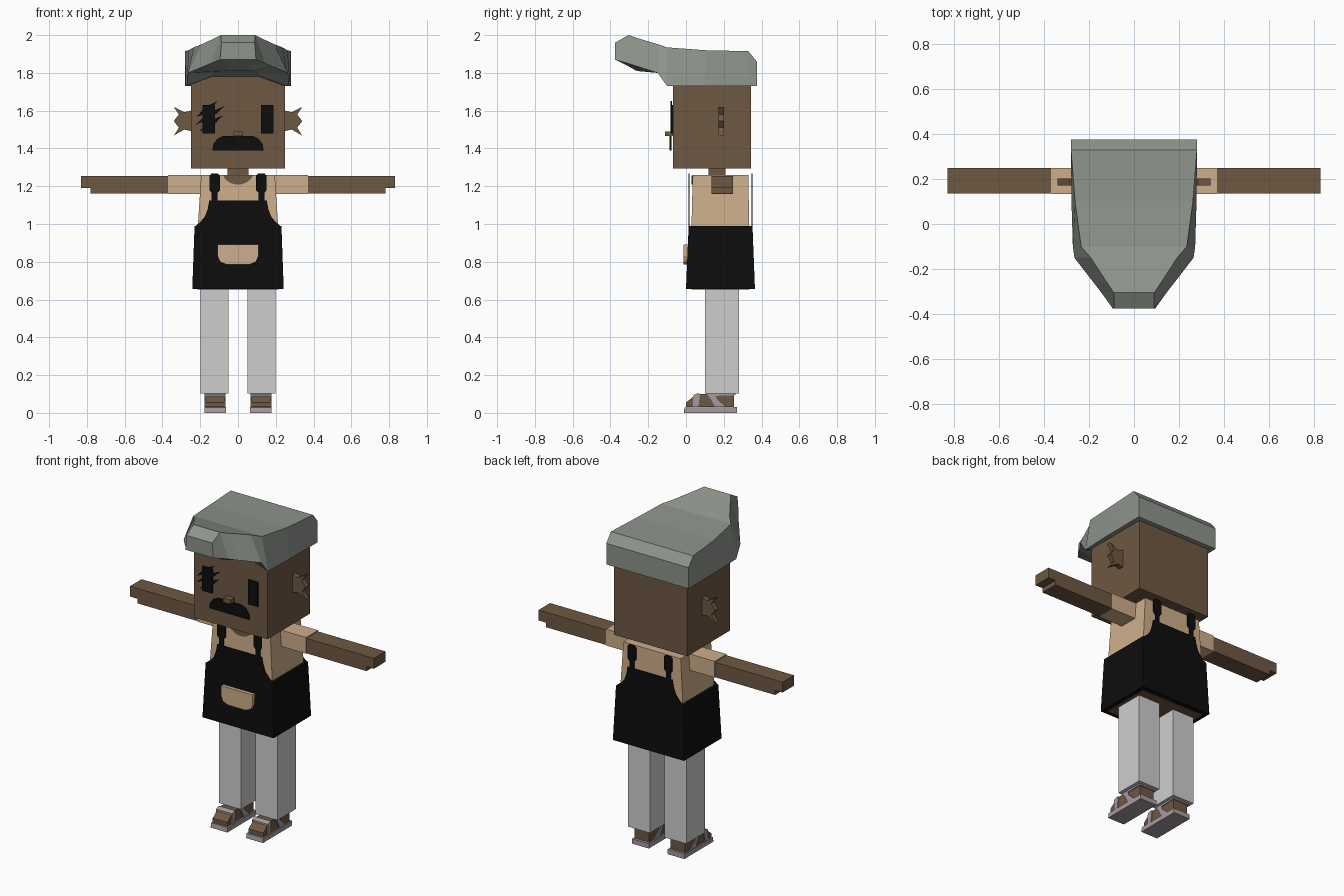
import bpy
import bmesh

cube = bpy.data.objects.get("Cube")
if cube:
    bpy.data.objects.remove(cube, do_unlink=True)


def material(name, r, g, b):
    m = bpy.data.materials.new(name)
    m.use_nodes = True
    m.diffuse_color = (r, g, b, 1)
    m.node_tree.nodes["Principled BSDF"].inputs["Base Color"].default_value = (r, g, b, 1)
    return m


SKIN = material("brown_skin", 0.156, 0.098, 0.054)
SHIRT = material("tan_cloth", 0.617, 0.423, 0.258)
PANTS = material("light_grey_cloth", 0.617, 0.617, 0.617)
HAT = material("grey_green_felt", 0.27, 0.296, 0.262)
BLACK = material("black_cloth", 0.004, 0.004, 0.004)
SANDAL = material("mauve_grey_leather", 0.376, 0.328, 0.352)


def loft(name, rings, mat):
    """Join rings of equal length and cap both ends."""
    bm = bmesh.new()
    loops = [[bm.verts.new(p) for p in ring] for ring in rings]
    n = len(loops[0])
    for a, b in zip(loops, loops[1:]):
        for i in range(n):
            j = (i + 1) % n
            bm.faces.new((a[i], a[j], b[j], b[i]))
    bm.faces.new(loops[0])
    bm.faces.new(loops[-1])
    bmesh.ops.recalc_face_normals(bm, faces=bm.faces[:])
    mesh = bpy.data.meshes.new(name)
    bm.to_mesh(mesh)
    bm.free()
    mesh.materials.append(mat)
    obj = bpy.data.objects.new(name, mesh)
    bpy.context.collection.objects.link(obj)
    return obj


def box(name, x, y, z, mat, top_x=None, top_y=None):
    """Box from ranges, with optional different ranges at the top."""
    def ring(xs, ys, h):
        return [(xs[0], ys[0], h), (xs[1], ys[0], h), (xs[1], ys[1], h), (xs[0], ys[1], h)]
    return loft(name, [ring(x, y, z[0]), ring(top_x or x, top_y or y, z[1])], mat)


def prism(name, outline, axis, a, b, mat):
    """Extrude an (x, z) outline along y, or a (y, z) outline along x."""
    if axis == "y":
        rings = [[(u, d, v) for u, v in outline] for d in (a, b)]
    else:
        rings = [[(d, u, v) for u, v in outline] for d in (a, b)]
    return loft(name, rings, mat)


def mirrored(half):
    return half + [(-x, z) for x, z in reversed(half)]


def span(side, a, b):
    return tuple(sorted((side * a, side * b)))


# Head and neck
box("head", (-0.25, 0.25), (-0.07, 0.345), (1.295, 1.80), SKIN)
box("neck", (-0.055, 0.055), (0.12, 0.21), (1.24, 1.30), SKIN)

# Flat cap: y, low width, low z, top width, top z, middle underside z
cap = [
    (0.375, 0.28, 1.73, 0.28, 1.86, 1.73),
    (0.33, 0.28, 1.73, 0.28, 1.915, 1.73),
    (0.10, 0.278, 1.73, 0.262, 1.92, 1.73),
    (-0.10, 0.272, 1.73, 0.235, 1.935, 1.79),
    (-0.15, 0.265, 1.80, 0.192, 1.952, 1.80),
    (-0.26, 0.18, 1.835, 0.12, 1.985, 1.81),
    (-0.305, 0.145, 1.85, 0.09, 2.0, 1.835),
    (-0.375, 0.095, 1.87, 0.088, 1.96, 1.87),
]
loft("flat_cap", [
    [(-0.4 * w, y, zm), (0.4 * w, y, zm), (w, y, zl), (t, y, zt), (-t, y, zt), (-w, y, zl)]
    for y, w, zl, t, zt, zm in cap], HAT)

# Face
for name, s in (("left", 1), ("right", -1)):
    x = span(s, 0.122, 0.188)
    box(name + "_eye", x, (-0.079, -0.07), (1.48, 1.63), BLACK)
lashes = [(-0.22, 1.565, -0.11, 1.65), (-0.225, 1.525, -0.07, 1.625), (-0.205, 1.49, -0.08, 1.575)]
for i, (x0, z0, x1, z1) in enumerate(lashes):
    xm, zm = (x0 + x1) / 2, (z0 + z1) / 2
    prism("eye_lash_%d" % (i + 1),
          [(x0, z0), (xm + 0.01, zm - 0.012), (x1, z1), (xm - 0.01, zm + 0.012)],
          "y", -0.082, -0.073, BLACK)
prism("moustache", mirrored([(0.135, 1.39), (0.132, 1.42), (0.11, 1.45), (0.08, 1.465)]),
      "y", -0.087, -0.078, BLACK)
box("nose", (-0.025, 0.025), (-0.11, -0.07), (1.465, 1.49), SKIN)

# Ears, sleeves, arms, legs and sandals
ear = [(0.24, 1.602), (0.285, 1.592), (0.34, 1.62), (0.313, 1.58), (0.34, 1.545),
       (0.313, 1.51), (0.34, 1.468), (0.285, 1.5), (0.24, 1.49)]
foot = [(0.0, 0.03), (0.0, 0.055), (0.045, 0.09), (0.07, 0.1), (0.255, 0.1), (0.255, 0.03)]
straps = {
    "toe_strap": [(0.035, 0.03), (0.04, 0.095), (0.065, 0.105), (0.075, 0.1), (0.065, 0.03)],
    "ankle_strap": [(0.105, 0.106), (0.15, 0.106), (0.165, 0.07), (0.21, 0.03), (0.155, 0.03), (0.13, 0.075)],
    "heel_strap": [(0.14, 0.106), (0.262, 0.106), (0.262, 0.094), (0.155, 0.09)],
}
for name, s in (("left", 1), ("right", -1)):
    prism(name + "_ear", [(s * x, z) for x, z in ear], "y", 0.172, 0.202, SKIN)
    box(name + "_sleeve", span(s, 0.17, 0.37), (0.134, 0.25), (1.16, 1.26), SHIRT)
    box(name + "_arm", span(s, 0.37, 0.83), (0.136, 0.248), (1.19, 1.254), SKIN)
    box(name + "_arm_underside", span(s, 0.37, 0.78), (0.136, 0.248), (1.162, 1.19), SKIN)
    box(name + "_trouser_leg", span(s, 0.05, 0.198), (0.10, 0.28), (0.103, 0.67), PANTS)
    prism(name + "_foot", foot, "x", s * 0.072, s * 0.172, SKIN)
    prism(name + "_sole", [(-0.012, 0), (-0.008, 0.028), (0.27, 0.03), (0.27, 0)],
          "x", s * 0.064, s * 0.178, SANDAL)
    for part, outline in straps.items():
        prism(name + "_" + part, outline, "x", s * 0.067, s * 0.177, SANDAL)

# Torso with a round neckline
box("torso", (-0.215, 0.215), (0.028, 0.335), (0.95, 1.26), SHIRT,
    top_x=(-0.195, 0.195), top_y=(0.036, 0.33))
prism("neckline", mirrored([(0.08, 1.258), (0.065, 1.235), (0.04, 1.217), (0.015, 1.21)]),
      "y", 0.029, 0.037, SKIN)

# Apron skirt with the hips showing beneath
box("apron_skirt", (-0.242, 0.242), (0.0, 0.365), (0.657, 0.99), BLACK,
    top_x=(-0.23, 0.23), top_y=(0.014, 0.352))
box("hips", (-0.215, 0.215), (0.03, 0.335), (0.654, 0.70), SKIN)

# Bib and shoulder straps, front and back
bib = [(0.23, 0.985), (0.20, 1.01), (0.175, 1.04), (0.16, 1.08), (0.152, 1.125)]
strap = [(0.14, 1.11), (0.14, 1.165), (0.152, 1.18), (0.152, 1.255), (0.14, 1.268),
         (0.107, 1.268), (0.095, 1.255), (0.095, 1.18), (0.108, 1.165), (0.108, 1.11)]
for name, y in (("front", 0.014), ("back", 0.347)):
    prism(name + "_bib", mirrored(bib), "y", y, y + 0.004, BLACK)
    for side, s in (("left", 1), ("right", -1)):
        prism(name + "_" + side + "_strap", [(s * x, z) for x, z in strap],
              "y", y, y + 0.004, BLACK)

# Pocket
prism("pocket", mirrored([(0.108, 0.892), (0.108, 0.83), (0.095, 0.8), (0.06, 0.785)]),
      "y", -0.012, 0.02, SHIRT)
